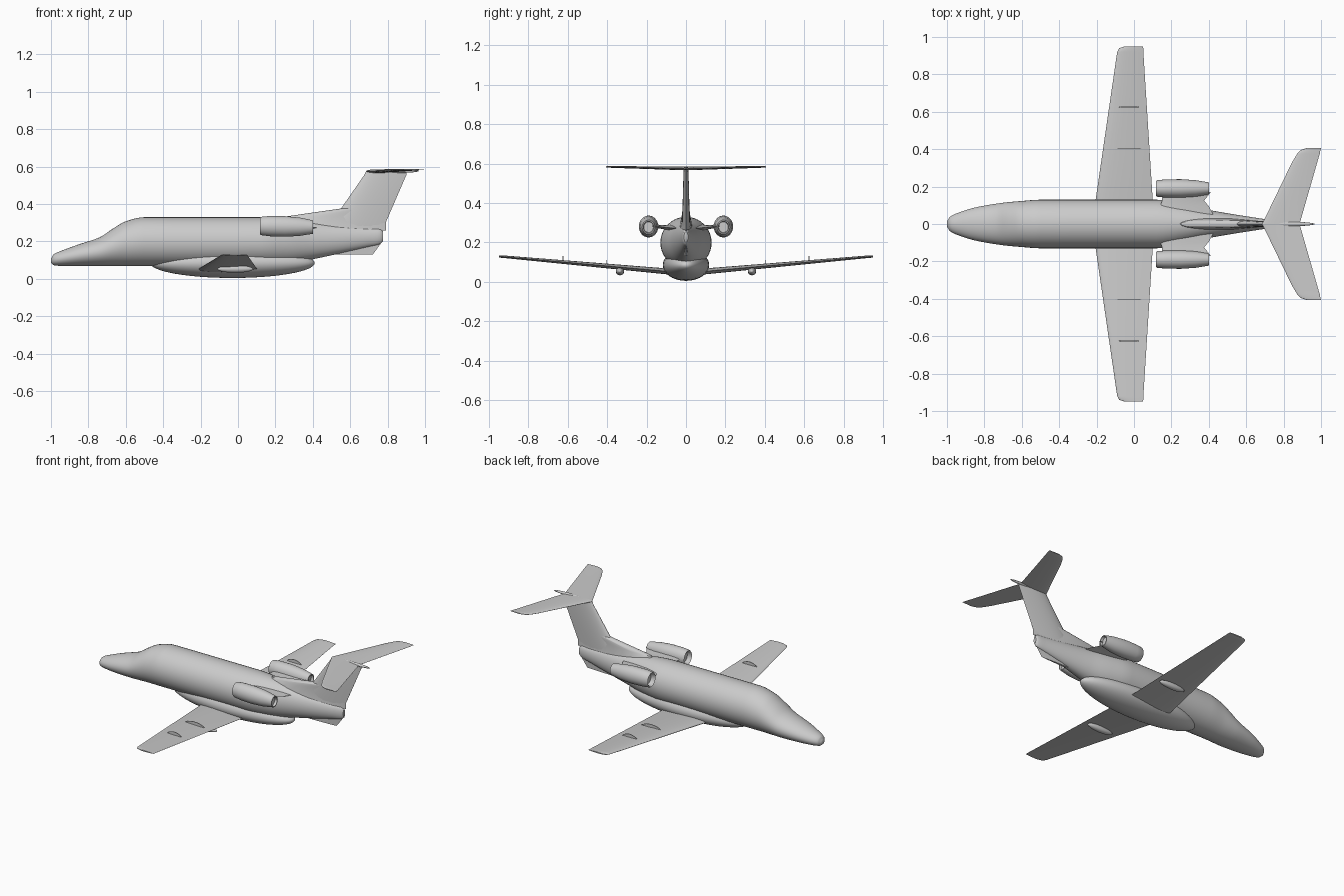
import bpy, bmesh, math
from mathutils import Vector

if "Cube" in bpy.data.objects:
    bpy.data.objects.remove(bpy.data.objects["Cube"])

grey = bpy.data.materials.new("light grey paint")
grey.use_nodes = True
COLOR = (0.6, 0.6, 0.6, 1)
grey.diffuse_color = COLOR
grey.node_tree.nodes["Principled BSDF"].inputs["Base Color"].default_value = COLOR


def loft(name, rings, angle=35):
    """Skin a list of equally long closed rings and cap both ends."""
    bm = bmesh.new()
    loops = [[bm.verts.new(p) for p in ring] for ring in rings]
    n = len(loops[0])
    for a, b in zip(loops, loops[1:]):
        for i in range(n):
            j = (i + 1) % n
            bm.faces.new((a[i], a[j], b[j], b[i]))
    bm.faces.new(loops[0])
    bm.faces.new(loops[-1])
    bmesh.ops.recalc_face_normals(bm, faces=bm.faces)
    mesh = bpy.data.meshes.new(name)
    bm.to_mesh(mesh)
    bm.free()
    mesh.materials.append(grey)
    obj = bpy.data.objects.new(name, mesh)
    bpy.context.collection.objects.link(obj)
    bpy.ops.object.select_all(action="DESELECT")
    obj.select_set(True)
    bpy.context.view_layer.objects.active = obj
    bpy.ops.object.shade_smooth_by_angle(angle=math.radians(angle))
    return obj


def oval(x, y, z, ry, rz, n=40):
    """Elliptic ring across the x axis."""
    return [Vector((x, y + ry * math.cos(math.tau * i / n), z + rz * math.sin(math.tau * i / n)))
            for i in range(n)]


def spindle(name, x0, x1, y, z, ry, rz, steps=20):
    """Ellipsoid body lying along x."""
    mid, half = (x0 + x1) / 2, (x1 - x0) / 2
    rings = []
    for k in range(steps + 1):
        a = math.pi * (0.02 + 0.96 * k / steps)
        s = math.sin(a)
        rings.append(oval(mid - half * math.cos(a), y, z, ry * s, rz * s))
    return loft(name, rings)


def foil(x0, x1, span, offset, thick, upright=False, n=12):
    """Airfoil ring from leading edge x0 to trailing edge x1."""
    def half(t):
        return thick * (1.48 * math.sqrt(t) - 0.63 * t - 1.76 * t**2 + 1.42 * t**3 - 0.5 * t**4)
    ts = [(1 - math.cos(math.pi * k / n)) / 2 for k in range(n + 1)]
    outline = [(t, half(t)) for t in reversed(ts)] + [(t, -half(t)) for t in ts[1:]]
    ring = []
    for t, h in outline:
        x = x0 + (x1 - x0) * t
        ring.append(Vector((x, h, span)) if upright else Vector((x, span, offset + h)))
    return ring


def surface(name, stations):
    """Symmetric flying surface from root-to-tip stations."""
    left = [(a, b, -y, z, t) for a, b, y, z, t in reversed(stations)]
    return loft(name, [foil(*s) for s in left + stations], 50)


def smooth_rows(rows, steps=4):
    """Ease between profile rows with a monotone cubic."""
    def slope(i, c):
        if i in (0, len(rows) - 1):
            i = min(max(i, 1), len(rows) - 2)
            return (rows[i + 1][c] - rows[i - 1][c]) / (rows[i + 1][0] - rows[i - 1][0])
        d0 = (rows[i][c] - rows[i - 1][c]) / (rows[i][0] - rows[i - 1][0])
        d1 = (rows[i + 1][c] - rows[i][c]) / (rows[i + 1][0] - rows[i][0])
        return 0 if d0 * d1 <= 0 else 2 * d0 * d1 / (d0 + d1)
    out = []
    for i in range(len(rows) - 1):
        h = rows[i + 1][0] - rows[i][0]
        for k in range(steps):
            t = k / steps
            row = [rows[i][0] + h * t]
            for c in range(1, len(rows[0])):
                row.append((2*t**3 - 3*t**2 + 1) * rows[i][c] + (t**3 - 2*t**2 + t) * h * slope(i, c)
                           + (3*t**2 - 2*t**3) * rows[i + 1][c] + (t**3 - t**2) * h * slope(i + 1, c))
            out.append(row)
    return out + [list(rows[-1])]


# Fuselage: x, half width, bottom, top
body = [(-1, .015, .085, .11), (-.985, .038, .073, .132), (-.94, .06, .069, .152),
        (-.85, .088, .068, .185), (-.74, .108, .068, .222), (-.67, .117, .068, .268),
        (-.6, .123, .068, .308), (-.5, .13, .068, .33), (.12, .13, .068, .33),
        (.26, .108, .078, .323), (.4, .075, .105, .305), (.7, .026, .172, .272),
        (.76, .017, .187, .267), (.775, .01, .2, .255)]
loft("fuselage", [oval(x, 0, (lo + hi) / 2, w, (hi - lo) / 2) for x, w, lo, hi in smooth_rows(body)], 60)

# Belly fairing under the wing root
spindle("belly_fairing", -.47, .41, 0, .085, .118, .08, 28)

# Main wing and tailplane: leading x, trailing x, span, height, thickness
surface("main_wing", [(-.225, .108, 0, .045, .034), (-.205, .1, .13, .056, .03),
                      (-.09, .05, .92, .127, .013), (-.08, .05, .94, .128, .012),
                      (-.05, .047, .95, .129, .008)])
surface("tailplane", [(.685, .885, 0, .576, .02), (.845, .98, .33, .582, .01),
                      (.872, .993, .375, .583, .009), (.89, .997, .395, .584, .008),
                      (.92, 1, .405, .584, .005)])

# Vertical fin, dorsal fillet and ventral fin
loft("vertical_fin", [foil(a, b, z, 0, t, True) for a, b, z, t in
                      [(.44, .765, .23, .045), (.49, .785, .29, .042),
                       (.55, .822, .375, .036), (.675, .9, .555, .026), (.685, .9, .576, .024)]], 50)
loft("dorsal_fillet", [foil(a, b, z, 0, t, True) for a, b, z, t in
                       [(.22, .79, .26, .075), (.25, .79, .333, .045), (.55, .815, .376, .034)]], 50)
loft("ventral_fin", [foil(a, b, z, 0, t, True) for a, b, z, t in
                     [(.42, .72, .13, .016), (.45, .772, .2, .024)]], 50)
spindle("tail_bullet", .69, .965, 0, .576, .012, .01)

for side, label in ((1, "left"), (-1, "right")):
    # Engine nacelle with inset intake and exhaust: x, radius
    shell = [(.145, .034), (.122, .041), (.118, .045), (.124, .049), (.17, .054), (.25, .055),
             (.33, .049), (.4, .036), (.4, .03), (.385, .027)]
    loft(label + "_engine", [oval(x, side * .19, .283 - .02 * (x - .12), r * .9, r) for x, r in shell])
    # Engine pylon
    loft(label + "_pylon", [foil(a, b, side * y, z, t) for a, b, y, z, t in
                            [(.12, .43, .04, .272, .034), (.14, .4, .095, .275, .026),
                             (.15, .375, .125, .279, .02), (.15, .41, .17, .283, .018)]], 50)
    # Flap track pod under the wing
    spindle(label + "_flap_pod", -.11, .08, side * .335, .053, .021, .02)
    # Wing fences with arched tops
    for tag, y, x0, x1, z in (("inner", .405, -.105, .04, .09), ("outer", .625, -.08, .025, .109)):
        arch = [(x0 + (x1 - x0) * k / 12, z + .021 * math.sin(math.pi * k / 12) ** .7 if 0 < k < 12 else z)
                for k in range(13)]
        loft(f"{label}_{tag}_fence", [[Vector((x, side * y + d, h)) for x, h in arch] for d in (-.002, .002)])
